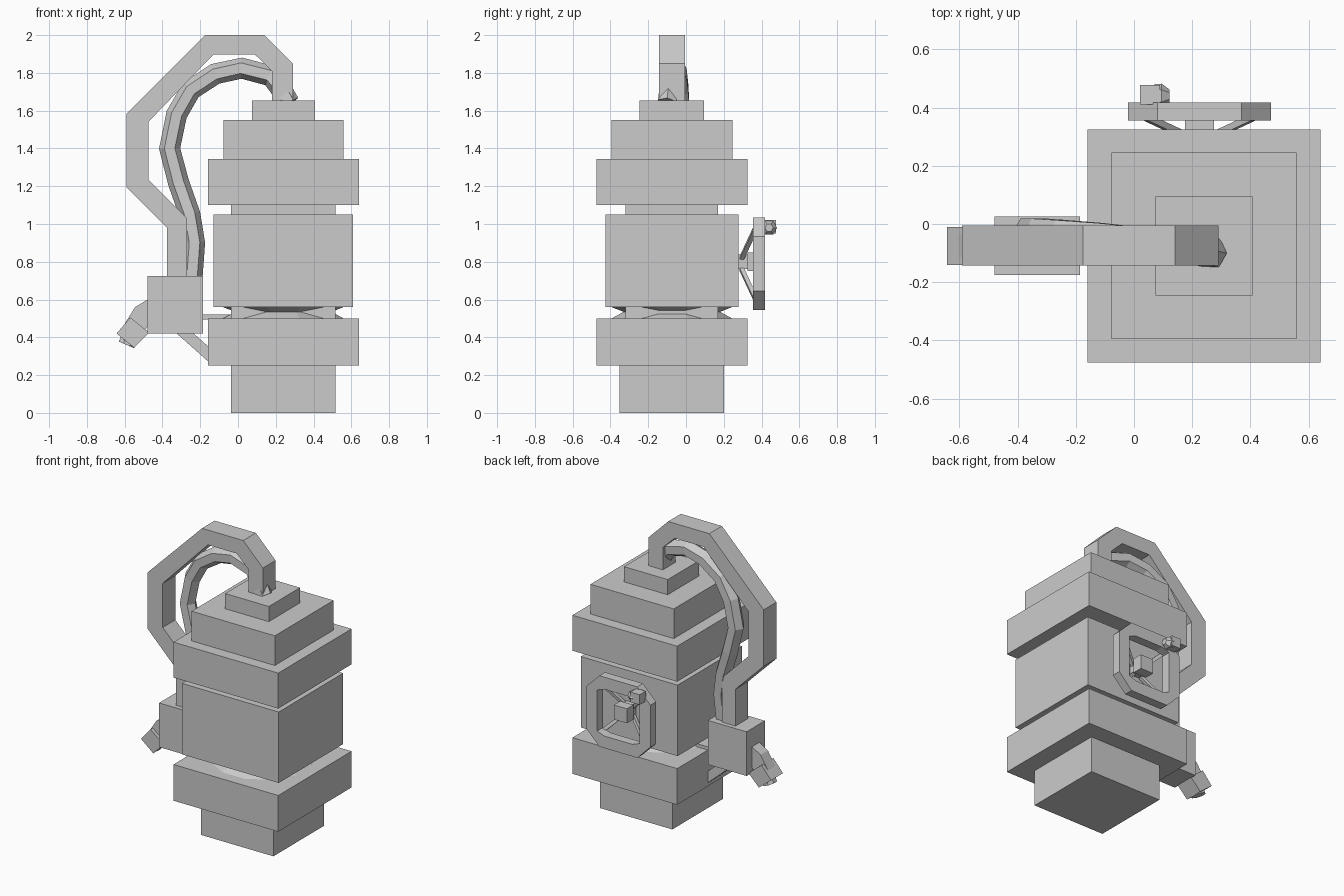
import bpy, bmesh, math
from mathutils import Vector

if "Cube" in bpy.data.objects:
    bpy.data.objects.remove(bpy.data.objects["Cube"])

CX, CY = 0.24, -0.075  # axis of the tank


def make(name, verts, faces):
    me = bpy.data.meshes.new(name)
    me.from_pydata(verts, [], faces)
    bm = bmesh.new()
    bm.from_mesh(me)
    bmesh.ops.recalc_face_normals(bm, faces=bm.faces)
    bm.to_mesh(me)
    bm.free()
    ob = bpy.data.objects.new(name, me)
    bpy.context.collection.objects.link(ob)
    return ob


def box(name, x0, x1, y0, y1, z0, z1):
    return prism(name, [(x0, z0), (x1, z0), (x1, z1), (x0, z1)], y0, y1)


def prism(name, pts, y0, y1):
    # extrude an XZ profile along y
    n = len(pts)
    v = [(x, y0, z) for x, z in pts] + [(x, y1, z) for x, z in pts]
    f = [tuple(range(n)), tuple(range(n, 2 * n))]
    f += [(i, (i + 1) % n, (i + 1) % n + n, i + n) for i in range(n)]
    return make(name, v, f)


def strip(name, outer, inner, y0, y1, closed=False):
    # band between two matching XZ outlines
    n = len(outer)
    v = [(x, y, z) for y in (y0, y1) for line in (outer, inner) for x, z in line]
    f = []
    for i in range(n if closed else n - 1):
        j = (i + 1) % n
        f += [(i, j, n + j, n + i), (2*n + i, 2*n + j, 3*n + j, 3*n + i),
              (i, j, 2*n + j, 2*n + i), (n + i, n + j, 3*n + j, 3*n + i)]
    if not closed:
        f += [(k, n + k, 3*n + k, 2*n + k) for k in (0, n - 1)]
    return make(name, v, f)


def tube(name, path, radii, sides, up=(0, 1, 0), turn=0.5):
    # sweep a polygon along a path
    p = [Vector(q) for q in path]
    v, f = [], []
    for i, q in enumerate(p):
        t = (p[min(i + 1, len(p) - 1)] - p[max(i - 1, 0)]).normalized()
        a = (Vector(up) - t * t.dot(Vector(up))).normalized()
        b = t.cross(a)
        r = radii[i] if isinstance(radii, (list, tuple)) else radii
        for k in range(sides):
            w = 2 * math.pi * (k + turn) / sides
            v.append(q + (a * math.cos(w) + b * math.sin(w)) * r)
        if i:
            for k in range(sides):
                m = (k + 1) % sides
                f.append(((i-1)*sides + k, (i-1)*sides + m, i*sides + m, i*sides + k))
    f += [tuple(range(sides)), tuple(range(len(v) - sides, len(v)))]
    return make(name, v, f)


# stacked square tank sections: half width x, half width y, bottom, top
for name, hx, hy, z0, z1 in [
        ("base", 0.277, 0.277, 0, 0.25), ("lower_flange", 0.4, 0.4, 0.25, 0.5),
        ("lower_neck", 0.277, 0.245, 0.5, 0.56), ("tank_body", 0.37, 0.352, 0.56, 1.05),
        ("upper_neck", 0.277, 0.245, 1.05, 1.1), ("upper_flange", 0.4, 0.4, 1.1, 1.345),
        ("shoulder", 0.318, 0.32, 1.345, 1.55), ("cap", 0.167, 0.17, 1.55, 1.655)]:
    box(name, CX - hx, CX + hx, CY - hy, CY + hy, z0, z1)

# pinched round core showing in the lower neck
tube("neck_core", [(CX, CY, 0.5), (CX, CY, 0.535), (CX, CY, 0.56)], [0.33, 0.265, 0.33], 12)

# large square pipe
strip("overhead_pipe",
      [(.29, 1.65), (.29, 1.85), (.14, 2), (-.175, 2), (-.59, 1.585), (-.59, 1.195), (-.375, .98), (-.375, .72)],
      [(.18, 1.65), (.18, 1.81), (.09, 1.897), (-.13, 1.897), (-.475, 1.54), (-.475, 1.235), (-.27, 1.03), (-.27, .72)],
      -0.143, -0.005)

# slim hose inside the pipe loop
tube("hose", [(.27, -.10, 1.64), (.225, -.09, 1.72), (.17, -.075, 1.785), (.02, -.06, 1.825), (-.12, -.045, 1.795),
              (-.25, -.035, 1.71), (-.325, -.03, 1.58), (-.362, -.03, 1.4), (-.315, -.035, 1.22),
              (-.255, -.05, 1.05), (-.23, -.06, .9), (-.245, -.07, .7)], 0.056, 6)

# pump box, brackets and nozzle
box("pump_box", -0.48, -0.185, -0.175, 0.025, 0.42, 0.725)
prism("lower_bracket", [(-.33, .425), (-.24, .425), (-.15, .345), (-.15, .265)], -0.14, -0.01)
box("upper_bracket", -0.19, 0, -0.14, -0.01, 0.495, 0.522)
prism("nozzle_root", [(-.47, .605), (-.545, .56), (-.61, .455), (-.52, .40), (-.47, .47)], -0.115, -0.035)
prism("nozzle_head", [(-.57, .505), (-.643, .42), (-.55, .345), (-.47, .425)], -0.14, -0.01)
tube("nozzle_tip", [(-.56, CY, .43), (-.59, CY, .36)], 0.048, 8)

# hand wheel on the back
WX, WZ = 0.225, 0.79
ring = []
for a in range(4):
    for s in (-1, 1):
        x, z = 0.245, 0.145 * s
        c, d = round(math.cos(a * math.pi / 2)), round(math.sin(a * math.pi / 2))
        ring.append((x * c - z * d, x * d + z * c))
hole = [(math.copysign(min(abs(x) * 0.75, 0.165), x), math.copysign(min(max(abs(z), 0.145) * 1.0, 0.165), z))
        for x, z in ring]
strip("hand_wheel", [(WX + x, WZ + z) for x, z in ring],
      [(WX + x * .98, WZ + z * .98) for x, z in [(max(-.165, min(.165, x)), max(-.165, min(.165, z))) for x, z in hole]],
      0.355, 0.417, True)
tube("wheel_stem", [(WX, .26, .8), (WX, .385, .8)], 0.055, 4, (0, 0, 1))
box("wheel_hub", WX - .05, WX + .05, 0.325, 0.395, 0.75, 0.85)
for sx in (-1, 1):
    for sz in (-1, 1):
        tube("wheel_spoke", [(WX + sx * .03, .295, WZ + sz * .03), (WX + sx * .18, .365, WZ + sz * .18)],
             0.016, 4, (0, 1, 0))

# crank knob
box("knob_block", 0.02, 0.09, 0.41, 0.477, 0.95, 1.02)
tube("knob", [(.07, .44, .98), (.095, .44, .98), (.122, .44, .98)], [.04, .042, .022], 6, (0, 0, 1))
